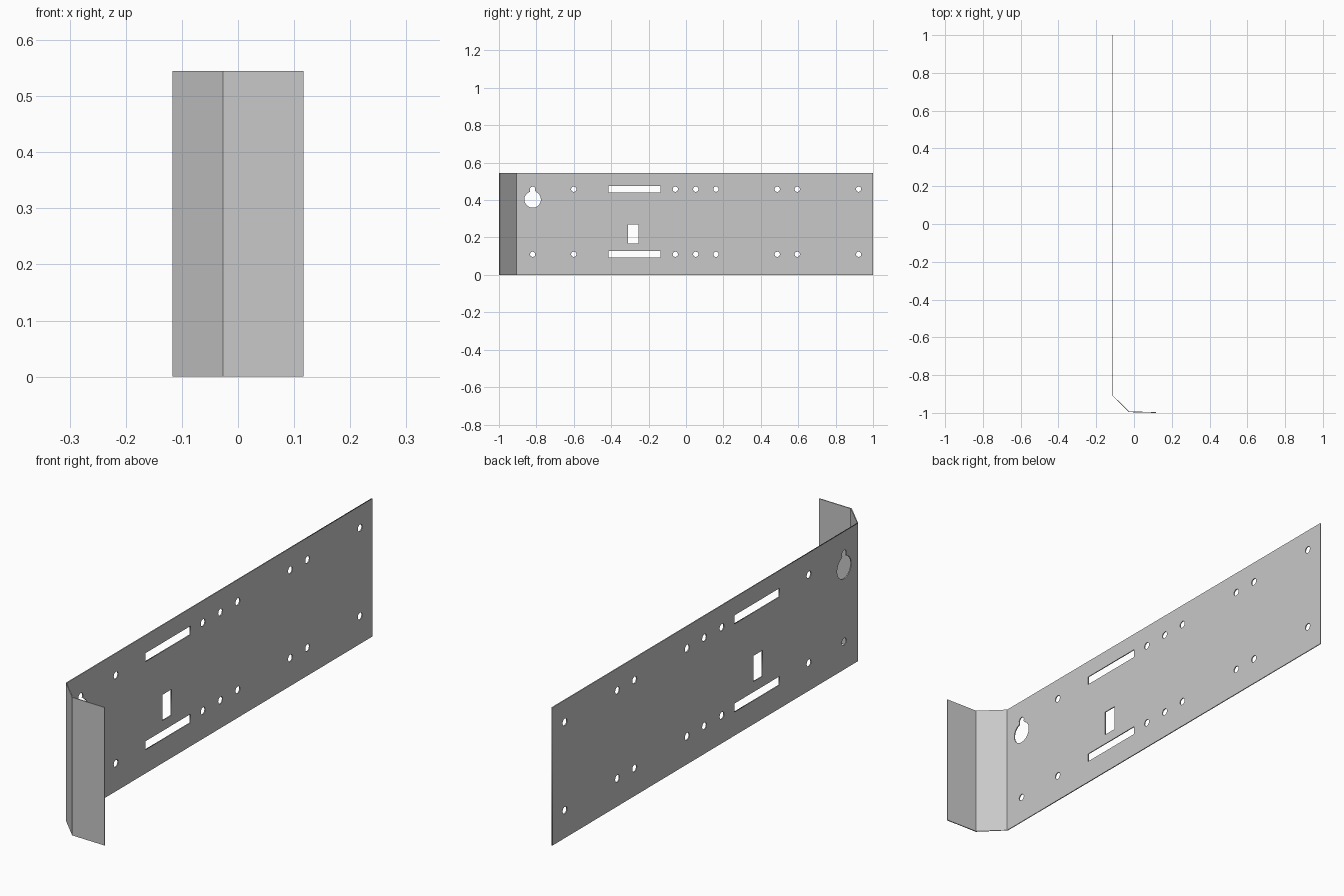
import bpy
import bmesh
from math import sin, cos, pi, radians
from mathutils import Vector

if "Cube" in bpy.data.objects:
    bpy.data.objects.remove(bpy.data.objects["Cube"], do_unlink=True)

HEIGHT = 0.545
THICK = 0.004
SIDE = -0.117           # outer face of the long plate
BEND = -0.907           # where the long plate ends and the bend starts

steel = bpy.data.materials.new("grey steel")
steel.use_nodes = True
grey = (0.58, 0.58, 0.58, 1)
steel.diffuse_color = grey
steel.node_tree.nodes["Principled BSDF"].inputs["Base Color"].default_value = grey


def rect(y0, y1, z0, z1):
    return [(y0, z0), (y1, z0), (y1, z1), (y0, z1)]


def arc(y, z, r, start=0, end=2 * pi, steps=24):
    return [(y + r * cos(start + (end - start) * i / steps),
             z + r * sin(start + (end - start) * i / steps)) for i in range(steps)]


def keyhole(y, z, r, neck_z, neck_r):
    # Big round hole opening upward into a narrow rounded neck
    body = arc(y, z, r, pi / 2 + 0.3, 2.5 * pi - 0.3, 32)
    neck = arc(y, neck_z, neck_r, -0.6, pi + 0.6, 16)
    return body + neck


# Long plate: outline with all its cut-outs
low, high = 0.11, 0.458
outlines = [rect(BEND, 1, 0, HEIGHT),
            rect(-0.31, -0.253, 0.168, 0.27),
            keyhole(-0.82, 0.403, 0.044, high, 0.014),
            arc(-0.82, low, 0.014)]
for z in (low, high):
    outlines.append(rect(-0.415, -0.135, z - 0.017, z + 0.017))
    for y in (-0.60, -0.057, 0.052, 0.16, 0.488, 0.595, 0.923):
        outlines.append(arc(y, z, 0.014))

curve = bpy.data.curves.new("long_plate", "CURVE")
curve.dimensions = "2D"
curve.fill_mode = "BOTH"
curve.extrude = THICK / 2
for points in outlines:
    spline = curve.splines.new("POLY")
    spline.points.add(len(points) - 1)
    for point, (y, z) in zip(spline.points, points):
        point.co = (y, z, 0, 1)
    spline.use_cyclic_u = True
curve.materials.append(steel)
plate = bpy.data.objects.new("long_plate", curve)
plate.location.x = SIDE + THICK / 2
plate.rotation_euler = (radians(90), 0, radians(90))
bpy.context.collection.objects.link(plate)
bpy.ops.object.select_all(action="DESELECT")
plate.select_set(True)
bpy.context.view_layer.objects.active = plate
bpy.ops.object.convert(target="MESH")


def prism(name, footprint):
    bm = bmesh.new()
    base = bm.faces.new([bm.verts.new((x, y, 0)) for x, y in footprint])
    top = bmesh.ops.extrude_face_region(bm, geom=[base])["geom"]
    bmesh.ops.translate(bm, vec=Vector((0, 0, HEIGHT)),
                        verts=[v for v in top if isinstance(v, bmesh.types.BMVert)])
    bmesh.ops.recalc_face_normals(bm, faces=bm.faces)
    mesh = bpy.data.meshes.new(name)
    bm.to_mesh(mesh)
    bm.free()
    mesh.materials.append(steel)
    bpy.context.collection.objects.link(bpy.data.objects.new(name, mesh))


# Slanted bend and front flange
outer, inner = (-0.027, -0.996), (-0.025, -0.992)
prism("slanted_bend", [(SIDE, BEND), outer, inner, (SIDE + THICK, BEND)])
prism("front_flange", [outer, (0.117, -1), (0.117, -0.996), inner])
